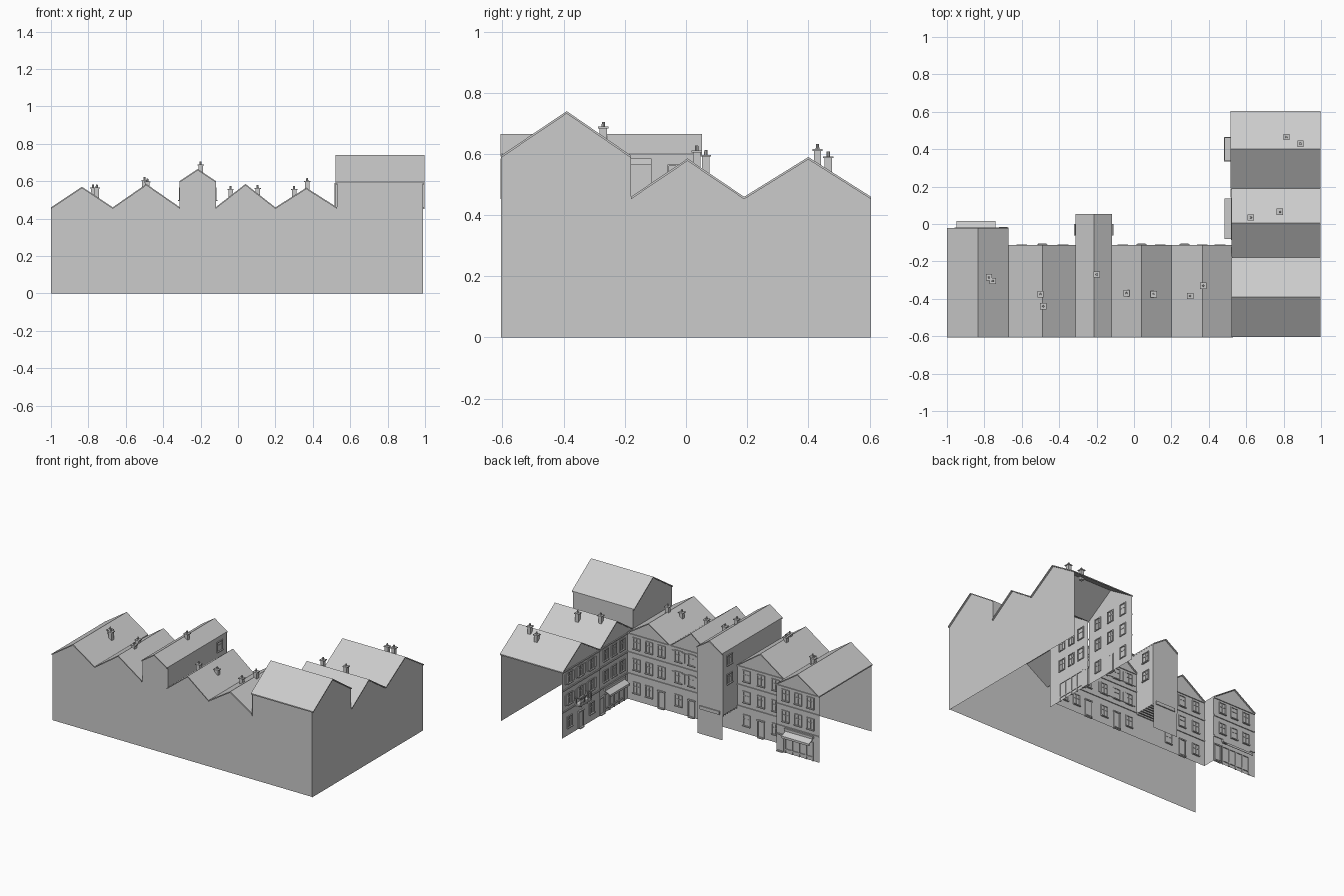
import bpy, bmesh
from mathutils import Matrix, Vector

if "Cube" in bpy.data.objects:
    bpy.data.objects.remove(bpy.data.objects["Cube"])

# Facade frame: u runs along the street, v points outward to the street, z up
ROW = Matrix.Identity(4)
WING = Matrix(((0, -1, 0, 0), (1, 0, 0, 0), (0, 0, 1, 0), (0, 0, 0, 1)))


def finish(name, bm, M=ROW):
    me = bpy.data.meshes.new(name)
    bm.transform(M)
    bm.to_mesh(me)
    bm.free()
    ob = bpy.data.objects.new(name, me)
    bpy.context.collection.objects.link(ob)
    return ob


def face(bm, pts):
    return bm.faces.new([bm.verts.new(p) for p in pts])


def box(bm, u0, u1, v0, v1, z0, z1):
    m = Matrix.Translation(((u0 + u1) / 2, (v0 + v1) / 2, (z0 + z1) / 2))
    bmesh.ops.create_cube(bm, size=1, matrix=m @ Matrix.Diagonal((u1 - u0, v1 - v0, z1 - z0, 1)))


def prism(bm, pts, offset):
    # extrude a polygon by an offset
    f = face(bm, pts)
    r = bmesh.ops.extrude_face_region(bm, geom=[f], use_keep_orig=True)
    vs = [g for g in r["geom"] if isinstance(g, bmesh.types.BMVert)]
    bmesh.ops.translate(bm, verts=vs, vec=Vector(offset))
    bmesh.ops.recalc_face_normals(bm, faces=bm.faces[:])


def shell(name, M, u0, u1, ur, vb, vf, eave, ridge, base=0.0, back_base=0.0):
    # open-ended house: gabled street wall and gabled rear wall
    t = 0.008
    bm = bmesh.new()
    for v, b in ((vb, back_base), (vf, base)):
        face(bm, [(u0, v, b), (u1, v, b), (u1, v, eave - t), (ur, v, ridge - t), (u0, v, eave - t)])
    finish(name + "_walls", bm, M)
    # two roof slabs
    bm = bmesh.new()
    for e in (u0, u1):
        prism(bm, [(e, vb - .01, eave), (ur, vb - .01, ridge), (ur, vb - .01, ridge - t),
                   (e, vb - .01, eave - t)], (0, vf - vb + .018, 0))
    finish(name + "_roof", bm, M)


def window(bm, u, z, v, w=.045, h=.07, shutters=False):
    f = .006
    box(bm, u - w/2 - f, u - w/2, v - .006, v + .006, z - h/2, z + h/2)
    box(bm, u + w/2, u + w/2 + f, v - .006, v + .006, z - h/2, z + h/2)
    box(bm, u - w/2 - f, u + w/2 + f, v - .006, v + .006, z + h/2, z + h/2 + f)
    box(bm, u - w/2 - f, u + w/2 + f, v - .006, v + .01, z - h/2 - f, z - h/2)
    box(bm, u - .002, u + .002, v - .003, v + .003, z - h/2, z + h/2)
    box(bm, u - w/2, u + w/2, v - .003, v + .003, z + .008, z + .011)
    if shutters:
        for s in (-1, 1):
            c = u + s * (w/2 + .016)
            box(bm, c - .01, c + .01, v, v + .005, z - h/2, z + h/2)


def door(bm, u, v, w=.045, h=.115):
    box(bm, u - w/2, u + w/2, v - .004, v + .003, 0, h)
    for s in (-1, 1):
        box(bm, u + s*w/2 - .004, u + s*w/2 + .004, v - .005, v + .007, 0, h)
    box(bm, u - w/2 - .006, u + w/2 + .006, v - .005, v + .01, h, h + .008)
    box(bm, u - w/2, u + w/2, v, v + .015, 0, .008)


def facade(name, M, u0, u1, v, cols, doors=(), ground=(), shutters=False, rows=(.25, .395)):
    bm = bmesh.new()
    for z in rows:
        for u in cols:
            window(bm, u, z, v, shutters=shutters)
    for u in ground:
        window(bm, u, .09, v)
    for u in doors:
        door(bm, u, v)
    finish(name + "_windows_and_doors", bm, M)
    # floor bands and eaves cornice
    bm = bmesh.new()
    for z in (.178, .325, .452):
        box(bm, u0, u1, v, v + .006, z - .004, z + .004)
    finish(name + "_bands", bm, M)


def shopfront(name, M, u0, u1, v):
    bm = bmesh.new()
    n = 4
    for i in range(n + 1):
        u = u0 + (u1 - u0) * i / n
        box(bm, u - .004, u + .004, v - .004, v + .006, 0, .13)
    for z in (.025, .125):
        box(bm, u0, u1, v - .004, v + .006, z - .004, z + .004)
    box(bm, u0 - .005, u1 + .005, v, v + .012, .155, .172)
    finish(name + "_shopfront", bm, M)
    # sloping awning with a valance
    bm = bmesh.new()
    prism(bm, [(u0, v, .155), (u0, v + .045, .133), (u0, v + .045, .118), (u0, v + .042, .118),
               (u0, v + .042, .13), (u0, v, .15)], (u1 - u0, 0, 0))
    finish(name + "_awning", bm, M)


B = -.597
# Row houses facing +y
shell("end_house", ROW, -1, -.67, -.835, B, -.03, .46, .57)
facade("end_house", ROW, -1, -.67, -.03, (-.93, -.835, -.74), doors=(-.7,))
shopfront("end_house", ROW, -.95, -.74, -.03)
shell("second_house", ROW, -.67, -.31, -.49, B, -.12, .46, .585)
facade("second_house", ROW, -.67, -.31, -.12, (-.6, -.49, -.38), (-.49,), (-.6, -.38))
shell("tall_house", ROW, -.313, -.117, -.215, B, .045, .6, .665, base=.17)
shell("fourth_house", ROW, -.12, .2, .04, B, -.12, .46, .585)
facade("fourth_house", ROW, -.12, .2, -.12, (-.06, .04, .14), (.04,), (-.06, .14), True)
shell("fifth_house", ROW, .2, .53, .365, B, -.12, .46, .565)
facade("fifth_house", ROW, .2, .53, -.12, (.27, .365, .46), (.27,), (.365, .46))

# Wing houses facing -x
shell("corner_house", WING, -.605, -.18, -.39, -.988, -.53, .595, .74, base=.44)
shell("wing_middle_house", WING, -.18, .19, .005, -.988, -.53, .46, .585)
facade("wing_middle_house", WING, -.12, .19, -.53, (-.06, .03, .12), doors=(.165,))
shopfront("wing_middle_house", WING, -.08, .135, -.53)
shell("wing_end_house", WING, .19, .605, .4, -.988, -.525, .46, .59)
facade("wing_end_house", WING, .19, .605, -.525, (.28, .4, .52), (.4,), (.28, .52), True)

# Step and return walls between neighbouring houses
bm = bmesh.new()
for x in (-.31, -.12):
    face(bm, [(x, B, .44), (x, -.12, .44), (x, -.12, .595), (x, B, .595)])
    face(bm, [(x, -.12, .17), (x, .045, .17), (x, .045, .595), (x, -.12, .595)])
face(bm, [(-.67, -.12, 0), (-.67, -.03, 0), (-.67, -.03, .455), (-.67, -.12, .455)])
face(bm, [(.53, -.18, .44), (.988, -.18, .44), (.988, -.18, .59), (.53, -.18, .59)])
face(bm, [(.53, B, 0), (.988, B, 0), (.988, B, .59), (.53, B, .59)])
finish("step_walls", bm)

# Tall house arcade: street panel, ground wall, joisted ceiling
bm = bmesh.new()
face(bm, [(-.31, .045, 0), (-.12, .045, 0), (-.12, .045, .17), (-.31, .045, .17)])
face(bm, [(-.31, -.12, 0), (-.12, -.12, 0), (-.12, -.12, .17), (-.31, -.12, .17)])
face(bm, [(-.31, -.12, .17), (-.12, -.12, .17), (-.12, .045, .17), (-.31, .045, .17)])
for i in range(7):
    y = -.11 + i * .024
    box(bm, -.31, -.12, y - .004, y + .004, .16, .17)
box(bm, -.29, -.14, .045, .052, .172, .195)
finish("arcade", bm)

# Side windows of the tall house
for name, x, s in (("left", -.31, 1), ("right", -.12, -1)):
    bm = bmesh.new()
    for z in (.4, .53):
        window(bm, 0, z, 0, .05, .06)
    M = Matrix.Translation((x, -.03, 0)) @ Matrix(((0, -s, 0, 0), (s, 0, 0, 0), (0, 0, 1, 0), (0, 0, 0, 1)))
    finish(name + "_side_windows", bm, M)

# Balcony on the wing end house
bm = bmesh.new()
v0, v1 = -.525, -.482
box(bm, .335, .465, v0, v1, .178, .188)
for i in range(9):
    u = .338 + i * .0155
    box(bm, u - .0015, u + .0015, v1 - .004, v1 - .001, .188, .23)
box(bm, .335, .465, v1 - .005, v1, .228, .233)
for u in (.335, .461):
    box(bm, u, u + .004, v0, v1, .228, .233)
    box(bm, u, u + .004, v0 + .012, v0 + .015, .188, .23)
for u in (.365, .43):
    box(bm, u - .004, u + .004, v0, v1 - .015, .16, .178)
finish("balcony", bm, WING)

# Chimneys with cap and pot: x, y, base z, top z
stacks = [(-.775, -.285, .5, .583), (-.755, -.305, .49, .583), (-.5, -.375, .54, .622),
          (-.485, -.44, .54, .615), (-.2, -.27, .62, .705), (-.04, -.37, .5, .575),
          (.105, -.375, .51, .58), (.3, -.385, .49, .575), (.37, -.33, .53, .617),
          (.625, .035, .54, .627), (.78, .065, .52, .613), (.815, .465, .52, .608), (.89, .43, .55, .632)]
for i, (x, y, z0, z1) in enumerate(stacks):
    bm = bmesh.new()
    r = .012
    box(bm, x - r, x + r, y - r, y + r, z0, z1 - .022)
    box(bm, x - r - .005, x + r + .005, y - r - .005, y + r + .005, z1 - .022, z1 - .016)
    bmesh.ops.create_cone(bm, cap_ends=True, segments=8, radius1=.006, radius2=.005, depth=.016,
                          matrix=Matrix.Translation((x, y, z1 - .008)))
    finish("chimney_%d" % (i + 1), bm)
